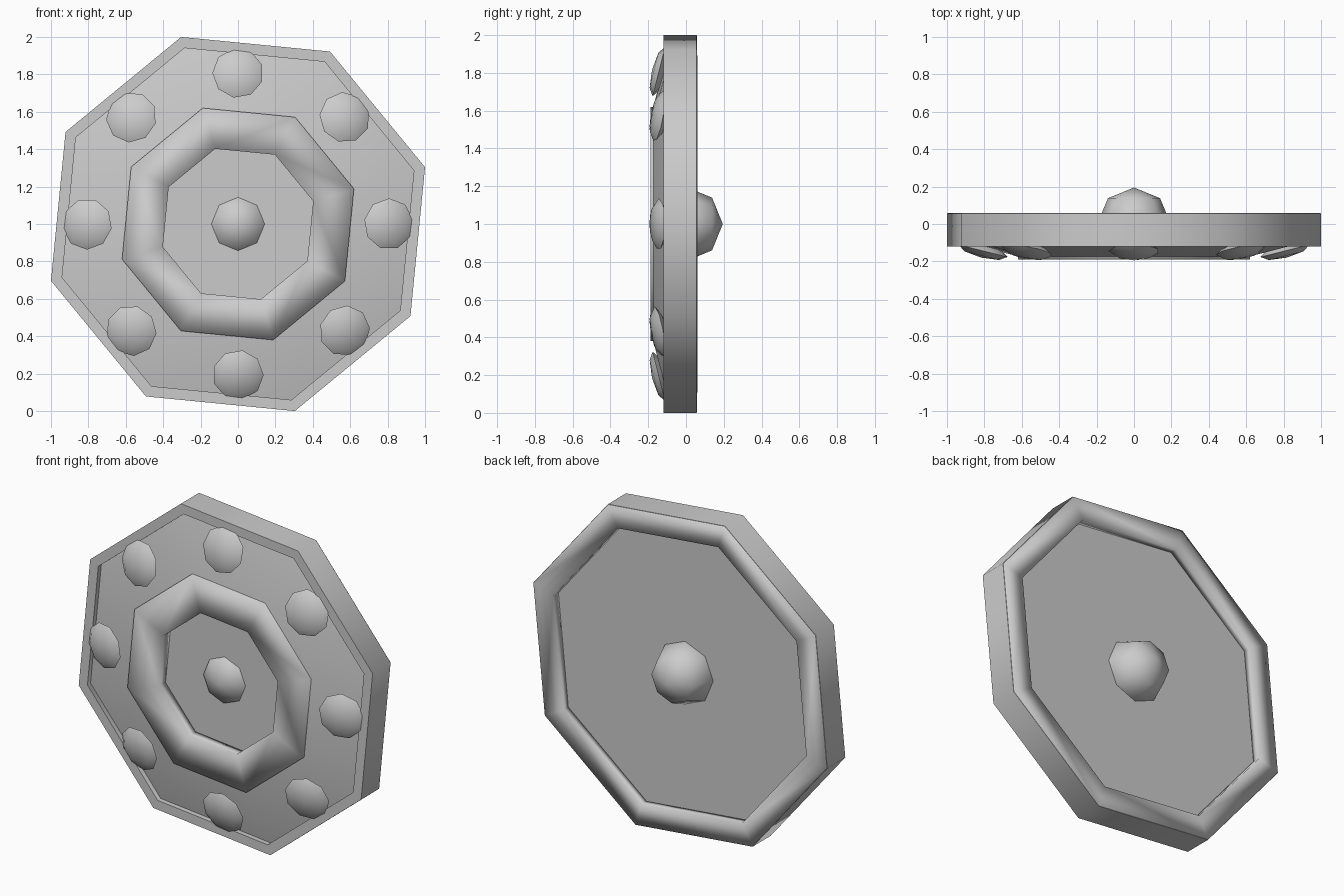
import bpy, bmesh
from math import radians, cos, sin, pi, atan2
from mathutils import Matrix, Vector

if "Cube" in bpy.data.objects:
    bpy.data.objects.remove(bpy.data.objects["Cube"])

SIDES = 8
PHASE = radians(16.9)
R = 1.0 / cos(PHASE)          # corner radius giving a 2 unit span
CENTRE = Vector((0, 0, 1))
FRONT_FLOOR = -0.13           # depth of the flat inside the front ring
BACK_FLOOR = 0.01             # depth of the flat inside the back lip


def finish(bm, name, angle=None):
    bmesh.ops.remove_doubles(bm, verts=bm.verts, dist=1e-5)
    bmesh.ops.recalc_face_normals(bm, faces=bm.faces)
    mesh = bpy.data.meshes.new(name)
    bm.to_mesh(mesh)
    bm.free()
    ob = bpy.data.objects.new(name, mesh)
    bpy.context.collection.objects.link(ob)
    for p in mesh.polygons:
        p.use_smooth = True
    if angle is not None:
        bpy.ops.object.select_all(action='DESELECT')
        ob.select_set(True)
        bpy.context.view_layer.objects.active = ob
        bpy.ops.object.shade_smooth_by_angle(angle=radians(angle))
    return ob


def octagon_lathe(name, profile, closed, angle=None):
    """Sweep (radius, y) points around the y axis in eight steps."""
    bm = bmesh.new()
    rings = []
    for i in range(SIDES):
        a = PHASE + i * 2 * pi / SIDES
        rings.append([bm.verts.new(CENTRE + Vector((r * cos(a), y, r * sin(a))))
                      for r, y in profile])
    n = len(profile)
    for i in range(SIDES):
        a, b = rings[i], rings[(i + 1) % SIDES]
        for j in range(n if closed else n - 1):
            k = (j + 1) % n
            bm.faces.new((a[j], a[k], b[k], b[j]))
    return finish(bm, name, angle)


def ball(name, segments, rows, radius, depth, matrix, angle=None):
    """Low-poly flattened ball whose poles lie along its local y axis."""
    bm = bmesh.new()
    bmesh.ops.create_uvsphere(bm, u_segments=segments, v_segments=rows, radius=1)
    local = Matrix.Diagonal((radius, depth, radius, 1)) @ Matrix.Rotation(pi / 2, 4, 'X')
    bmesh.ops.transform(bm, matrix=matrix @ local, verts=bm.verts)
    return finish(bm, name, angle)


# Sloped front, recessed centre and flat back plate
octagon_lathe("shield_body", [(0, FRONT_FLOOR), (0.45, FRONT_FLOOR), (0.45, -0.175),
                              (0.64, -0.175), (0.99, -0.088),
                              (0.99, BACK_FLOOR), (0, BACK_FLOOR)], False, 25)

# Outer rim band
octagon_lathe("rim_band", [(0.983, -0.12), (R, -0.12), (R, 0.055), (0.983, 0.055)],
              True, 50)

# Softly shaded lip around the back
octagon_lathe("back_lip", [(0.90, BACK_FLOOR - 0.01), (R - 0.002, BACK_FLOOR - 0.01),
                           (R - 0.002, 0.058), (0.90, 0.06)], True)

# Softly shaded raised ring on the front
octagon_lathe("front_ring", [(0.42, FRONT_FLOOR + 0.01), (0.648, FRONT_FLOOR + 0.01),
                             (0.648, -0.189), (0.42, -0.189)], True)

# Eight studs lying on the slope, outer edges leaning back
tilt = atan2(0.25, 1)
for i in range(8):
    m = (Matrix.Translation(CENTRE) @ Matrix.Rotation(i * pi / 4, 4, 'Y')
         @ Matrix.Translation((0, -0.144, 0.807)) @ Matrix.Rotation(-tilt, 4, 'X')
         @ Matrix.Rotation(-pi / 2, 4, 'Y'))
    ball(f"stud_{i + 1}", 9, 4, 0.137, 0.037, m, 60)

# Boss in the middle of the back
ball("back_boss", 8, 4, 0.197, 0.195, Matrix.Translation(CENTRE), 60)
